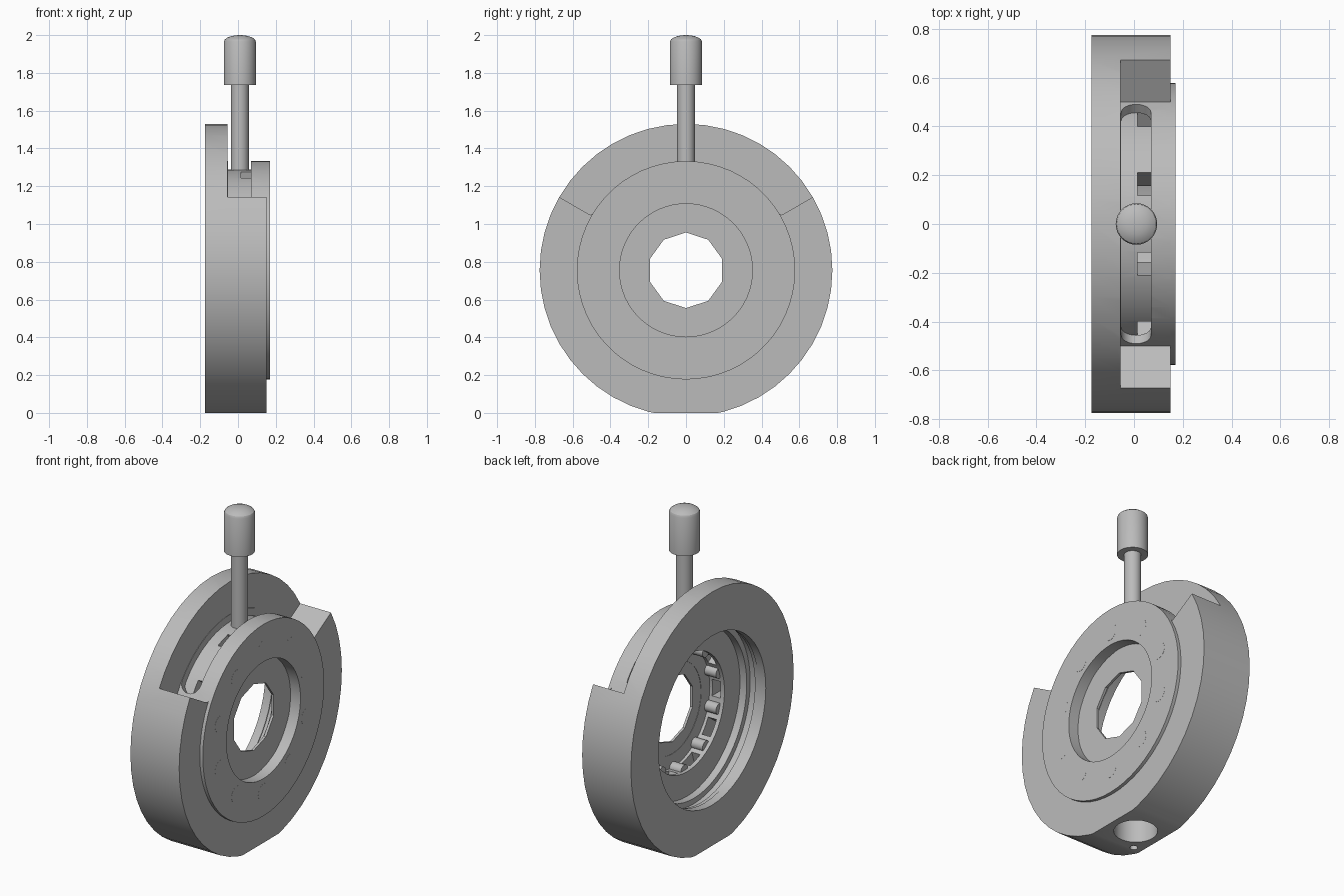
import bpy, bmesh, math
from mathutils import Matrix, Vector

if "Cube" in bpy.data.objects:
    bpy.data.objects.remove(bpy.data.objects["Cube"])

CZ = 0.755  # height of the ring axis (axis runs along x)

metal = bpy.data.materials.new("plain_grey_metal")
metal.diffuse_color = (0.5, 0.5, 0.5, 1)
metal.use_nodes = True
metal.node_tree.nodes["Principled BSDF"].inputs["Base Color"].default_value = metal.diffuse_color


def finish(bm, name):
    bmesh.ops.recalc_face_normals(bm, faces=bm.faces)
    me = bpy.data.meshes.new(name)
    bm.to_mesh(me)
    bm.free()
    ob = bpy.data.objects.new(name, me)
    bpy.context.collection.objects.link(ob)
    me.materials.append(metal)
    return ob


def polar(x, r, a):
    # angle measured from straight up, towards +y
    return Vector((x, r * math.sin(a), CZ + r * math.cos(a)))


def ring(name, profile, n):
    """Revolve a closed (x, radius) profile around the ring axis."""
    bm = bmesh.new()
    rows = [[bm.verts.new(polar(x, r, 2 * math.pi * i / n)) for x, r in profile] for i in range(n)]
    m = len(profile)
    for i in range(n):
        a, b = rows[i], rows[(i + 1) % n]
        for j in range(m):
            k = (j + 1) % m
            bm.faces.new((a[j], a[k], b[k], b[j]))
    return finish(bm, name)


def sector(name, x0, x1, r0, r1, half, n=20):
    """Solid arc piece centred on straight up."""
    bm = bmesh.new()
    rows = []
    for i in range(n + 1):
        a = math.radians(-half + 2 * half * i / n)
        rows.append([bm.verts.new(polar(x, r, a)) for x, r in ((x0, r0), (x1, r0), (x1, r1), (x0, r1))])
    for a, b in zip(rows, rows[1:]):
        for j in range(4):
            k = (j + 1) % 4
            bm.faces.new((a[j], a[k], b[k], b[j]))
    bm.faces.new(rows[0])
    bm.faces.new(rows[-1])
    return finish(bm, name)


def rod(name, p0, p1, r, n=32):
    p0, p1 = Vector(p0), Vector(p1)
    d = p1 - p0
    bm = bmesh.new()
    mat = Matrix.Translation((p0 + p1) / 2) @ d.to_track_quat('Z', 'Y').to_matrix().to_4x4()
    bmesh.ops.create_cone(bm, cap_ends=True, segments=n, radius1=r, radius2=r, depth=d.length, matrix=mat)
    return finish(bm, name)


def box(name, centre, size, rot=0):
    bm = bmesh.new()
    mat = Matrix.Translation(centre) @ Matrix.Rotation(rot, 4, 'X') @ Matrix.Diagonal((*size, 1))
    bmesh.ops.create_cube(bm, size=1, matrix=mat)
    return finish(bm, name)


def cut(ob, cutter):
    mod = ob.modifiers.new("cut", 'BOOLEAN')
    mod.operation = 'DIFFERENCE'
    mod.solver = 'EXACT'
    mod.object = cutter
    bpy.context.view_layer.objects.active = ob
    bpy.ops.object.modifier_apply(modifier=mod.name)
    bpy.data.objects.remove(cutter)


# Outer housing with back bore and inner groove
housing = ring("housing", [(-0.175, 0.51), (-0.175, 0.775), (0.15, 0.775), (0.15, 0.535),
                           (-0.1, 0.535), (-0.1, 0.515), (-0.125, 0.515), (-0.125, 0.51)], 48)
# top cut-out, lever slot with round ends
cut(housing, sector("cut_top", -0.055, 0.3, 0.578, 1.1, 60))
cut(housing, sector("cut_slot", -0.053, 0.07, 0.48, 0.65, 52))
for s in (-1, 1):
    a = s * math.radians(52)
    cut(housing, rod("cut_end", polar(0.0085, 0.48, a), polar(0.0085, 0.65, a), 0.0613, 24))
# flat foot with mounting hole and small locating hole
cut(housing, box("cut_foot", (0, 0, -0.5), (2, 2, 1)))
cut(housing, rod("cut_mount", (-0.012, 0, -0.1), (-0.012, 0, 0.14), 0.12))
cut(housing, rod("cut_locator", (-0.12, -0.145, -0.1), (-0.12, -0.145, 0.1), 0.022, 16))

# Inner carrier with front flange and recess
carrier = ring("carrier", [(-0.055, 0.5), (-0.055, 0.533), (0.15, 0.533), (0.15, 0.578), (0.17, 0.578),
                           (0.17, 0.352), (-0.01, 0.352), (-0.01, 0.5)], 60)
# radial windows between the pins
for i in range(10):
    a = math.radians(18 + 36 * i)
    cut(carrier, box("cut_window", polar(0.0425, 0.45, a), (0.055, 0.1, 0.3), -a))

# Iris plate with a ten-sided opening
ring("iris_plate", [(0.09, 0.2), (0.09, 0.36), (0.105, 0.36), (0.105, 0.2)], 10 * 1)
ring("iris_rim", [(0.088, 0.27), (0.088, 0.36), (0.104, 0.36), (0.104, 0.27)], 60)

# Pins: flush heads on the flange, stubs inside the carrier
for i in range(10):
    a = math.radians(36 * i)
    rod(f"pin_head_{i}", polar(0.12, 0.433, a), polar(0.1705, 0.433, a), 0.05, 24)
    rod(f"pin_stub_{i}", polar(0.012, 0.352, a), polar(0.089, 0.352, a), 0.033, 16)

# Lever and domed knob
rod("lever", (0.01, 0, 1.25), (0.01, 0, 1.75), 0.047)
bm = bmesh.new()
prof = [(0, 1.735), (0.085, 1.735), (0.085, 1.965)]
prof += [(0.085 * math.cos(t), 1.965 + 0.035 * math.sin(t)) for t in (0.35, 0.7, 1.05, 1.3)] + [(0, 2.0)]
vs = [bm.verts.new((0.01 + r, 0, z)) for r, z in prof]
es = [bm.edges.new(p) for p in zip(vs, vs[1:])]
bmesh.ops.spin(bm, geom=vs + es, cent=(0.01, 0, 0), axis=(0, 0, 1), angle=2 * math.pi, steps=32)
bmesh.ops.remove_doubles(bm, verts=bm.verts, dist=1e-5)
finish(bm, "knob")

# Smooth shading with sharp edges kept
bpy.ops.object.select_all(action='DESELECT')
for ob in bpy.context.scene.objects:
    ob.select_set(True)
bpy.context.view_layer.objects.active = housing
bpy.ops.object.shade_smooth_by_angle(angle=math.radians(30))
